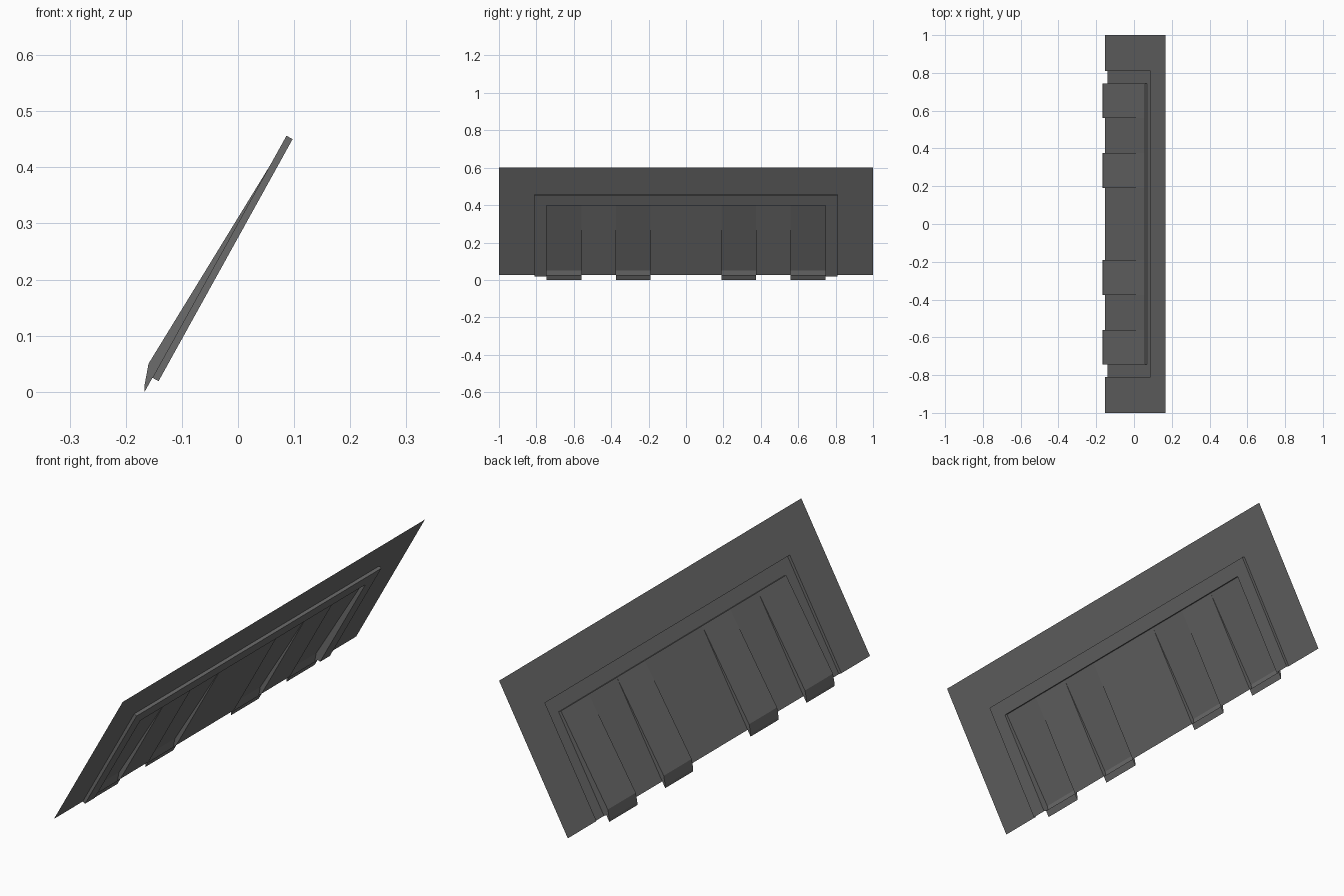
import bpy, bmesh
from mathutils import Vector

if "Cube" in bpy.data.objects:
    bpy.data.objects.remove(bpy.data.objects["Cube"])

# Slanted panel frame: s runs up the slope, y across, h out of the upper side
FOOT = Vector((-0.1525, 0, 0.025))
TOP = Vector((0.1660, 0, 0.600))
UP = (TOP - FOOT).normalized()
OUT = Vector((-UP.z, 0, UP.x))
LEN = (TOP - FOOT).length
S_OUT, S_IN = 0.493, 0.434      # tops of the outer and inner rectangles
Y_OUT, Y_IN = 0.81, 0.745       # their half widths
DEEP = -0.0125                  # depth of the pressed border

grey = bpy.data.materials.new("dark_grey_metal")
grey.diffuse_color = (0.15, 0.15, 0.15, 1)
grey.use_nodes = True
grey.node_tree.nodes["Principled BSDF"].inputs["Base Color"].default_value = grey.diffuse_color


def pos(s, y, h):
    return FOOT + UP * s + OUT * h + Vector((0, y, 0))


def make(name, polys):
    bm = bmesh.new()
    for poly in polys:
        bm.faces.new([bm.verts.new(pos(*p)) for p in poly])
    bmesh.ops.remove_doubles(bm, verts=bm.verts, dist=1e-5)
    bmesh.ops.recalc_face_normals(bm, faces=bm.faces)
    # main skins face the upper side
    if sum(f.normal.dot(OUT) * f.calc_area() for f in bm.faces) < 0:
        bmesh.ops.reverse_faces(bm, faces=bm.faces)
    mesh = bpy.data.meshes.new(name)
    bm.to_mesh(mesh)
    bm.free()
    mesh.materials.append(grey)
    ob = bpy.data.objects.new(name, mesh)
    bpy.context.collection.objects.link(ob)


def u_band(y0, s0, h0, y1, s1, h1):
    """Upside-down U strip between two three-sided rectangles."""
    a = [(0, -y0, h0), (s0, -y0, h0), (s0, y0, h0), (0, y0, h0)]
    b = [(0, -y1, h1), (s1, -y1, h1), (s1, y1, h1), (0, y1, h1)]
    return [[a[i], a[i + 1], b[i + 1], b[i]] for i in range(3)]


# Flat surround, pressed border and its two step walls
make("outer_sheet", u_band(1, LEN, 0, Y_OUT, S_OUT, 0))
make("pressed_border",
     u_band(Y_OUT, S_OUT, 0, Y_OUT, S_OUT, DEEP)
     + u_band(Y_OUT, S_OUT, DEEP, Y_IN, S_IN, DEEP)
     + u_band(Y_IN, S_IN, DEEP, Y_IN, S_IN, 0))

# Inner panel strips between the channels
make("inner_panel", [[(0, a, 0), (0, b, 0), (S_IN, b, 0), (S_IN, a, 0)]
                     for a, b in ((-0.56, -0.375), (-0.19, 0.19), (0.375, 0.56))])

# Four tapering channels, open underneath, each ending in a folded lip
PROFILE = [(S_IN, 0), (0.0185, 0.0182), (-0.018, 0.006), (-0.0284, 0), (0, 0)]
for i, (a, b) in enumerate(((-0.745, -0.56), (-0.375, -0.19),
                            (0.19, 0.375), (0.56, 0.745))):
    polys = [[(s, y, h) for s, h in PROFILE] for y in (a, b)]
    for (s0, h0), (s1, h1) in zip(PROFILE, PROFILE[1:]):
        polys.append([(s0, a, h0), (s0, b, h0), (s1, b, h1), (s1, a, h1)])
    make(f"channel_{i + 1}", polys)
